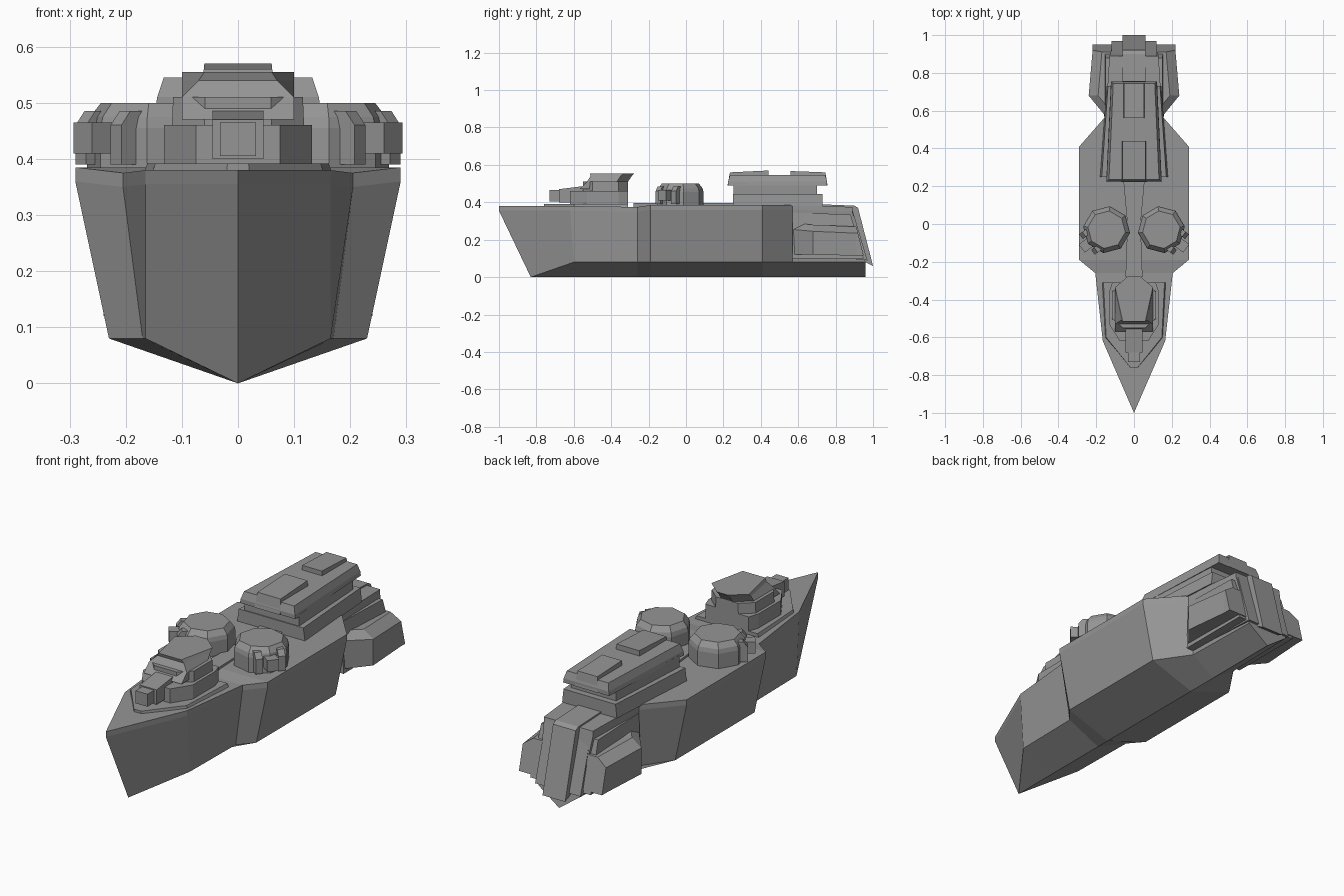
import bpy, bmesh
from math import cos, sin, pi, radians
from mathutils import Matrix, Vector

cube = bpy.data.objects.get("Cube")
if cube:
    bpy.data.objects.remove(cube)

grey = bpy.data.materials.new("hull_grey")
grey.use_nodes = True
grey.diffuse_color = (0.3, 0.3, 0.3, 1)
grey.node_tree.nodes["Principled BSDF"].inputs["Base Color"].default_value = (0.3, 0.3, 0.3, 1)


def loft(name, rings, matrix=None):
    """Skin a list of equal rings and cap both ends."""
    bm = bmesh.new()
    rows = [[bm.verts.new(p) for p in ring] for ring in rings]
    n = len(rows[0])
    for a, b in zip(rows, rows[1:]):
        for i in range(n):
            j = (i + 1) % n
            bm.faces.new((a[i], a[j], b[j], b[i]))
    bm.faces.new(rows[0])
    bm.faces.new(rows[-1])
    bmesh.ops.remove_doubles(bm, verts=bm.verts, dist=0.0005)
    bmesh.ops.recalc_face_normals(bm, faces=bm.faces)
    if matrix:
        bm.transform(matrix)
        if matrix.determinant() < 0:
            bmesh.ops.reverse_faces(bm, faces=bm.faces)
    mesh = bpy.data.meshes.new(name)
    bm.to_mesh(mesh)
    bm.free()
    mesh.materials.append(grey)
    obj = bpy.data.objects.new(name, mesh)
    bpy.context.collection.objects.link(obj)
    return obj


def mirrored(half):
    """Close a half outline across the centreline."""
    return half + [(-x, y) for x, y in reversed(half)]


def plan(name, half, levels):
    """Stack a symmetric plan outline; levels are (z, width scale)."""
    return loft(name, [[(x * s, y, z) for x, y in mirrored(half)] for z, s in levels])


def side(name, profile, width, inset=0.0, matrix=None):
    """Extrude a (y, z) profile across x, optionally narrowing upward."""
    low = min(z for y, z in profile)
    high = max(z for y, z in profile)
    def half(z):
        return width - inset * (z - low) / (high - low)
    return loft(name, [[(s * half(z), y, z) for y, z in profile] for s in (-1, 1)], matrix)


# Hull, lofted from bow to stern
def station(top, chine, keel):
    (tx, ty, tz), (cx, cy, cz) = top, chine
    lip = (tx, ty, tz - 0.025)
    right = [chine, lip, top]
    return [(0, keel, 0)] + right + [(-x, y, z) for x, y, z in reversed(right)]


loft("hull", [
    station((0, -1, 0.38), (0, -0.83, 0), -0.83),
    station((0.165, -0.62, 0.38), (0.165, -0.6, 0.08), -0.6),
    station((0.205, -0.26, 0.375), (0.17, -0.26, 0.08), -0.26),
    station((0.29, -0.19, 0.385), (0.23, -0.19, 0.08), -0.19),
    station((0.29, 0.41, 0.385), (0.23, 0.41, 0.08), 0.41),
    station((0.15, 0.57, 0.385), (0.12, 0.57, 0.08), 0.57),
    station((0.13, 0.89, 0.375), (0.11, 0.96, 0.08), 0.96),
])

# Deck plates
plan("foredeck_plate", [(0.17, -0.31), (0.155, -0.6), (0.02, -0.76)],
     [(0.37, 1), (0.392, 0.95)])
plan("centre_walkway", [(0.06, 0.27), (0.035, 0), (0.045, -0.28)],
     [(0.375, 1), (0.395, 1)])

# Stern spine, its stepped shoulders and side pods
side("stern_spine", [(0.7, 0.1), (0.7, 0.39), (0.9, 0.382), (0.92, 0.37), (1.0, 0.06), (0.96, 0.08)], 0.06)
side("stern_shoulder", [(0.7, 0.1), (0.7, 0.365), (0.89, 0.36), (0.97, 0.09)], 0.12)
side("stern_step", [(0.57, 0.1), (0.57, 0.345), (0.88, 0.335), (0.95, 0.1)], 0.16, 0.01)
for s in (1, -1):
    def pod_ring(y, width, top, bottom):
        return [(s * 0.05, y, bottom), (s * width, y, bottom), (s * width, y, top - 0.035),
                (s * (width - 0.05), y, top), (s * 0.05, y, top)]
    pod = [pod_ring(0.57, 0.15, 0.29, 0.12), pod_ring(0.68, 0.24, 0.28, 0.12),
           pod_ring(0.91, 0.22, 0.27, 0.115)]
    pod.append([(x, 0.95 - (z - 0.115) * 0.25, z) for x, y, z in pod[-1]])
    loft("stern_pod", pod)

# Superstructure tiers
plan("lower_tier", [(0.18, 0.25), (0.145, 0.73)], [(0.38, 1), (0.445, 0.95)])
plan("middle_tier", [(0.145, 0.255), (0.12, 0.7)], [(0.44, 1), (0.5, 1)])
loft("upper_tier", [[(x * k, 0.49 + (y - 0.49) * e, z) for x, y in
                     mirrored([(0.147, 0.225), (0.122, 0.755)])]
                    for z, k, e in ((0.49, 1, 1), (0.51, 0.98, 1), (0.545, 0.9, 0.96))])
side("front_roof_block", [(0.222, 0.49), (0.235, 0.56), (0.44, 0.57), (0.44, 0.49)], 0.068, 0.008)
side("rear_roof_block", [(0.757, 0.49), (0.745, 0.56), (0.56, 0.567), (0.56, 0.49)], 0.06, 0.008)

# Bow turret with overhanging rear hood and square gun
plan("bow_turret_base", [(0.115, -0.31), (0.132, -0.36), (0.132, -0.53), (0.075, -0.62)],
     [(0.38, 1), (0.46, 1)])
plan("bow_turret_shoulder", [(0.06, -0.31), (0.118, -0.36), (0.118, -0.5), (0.06, -0.55)],
     [(0.455, 1), (0.51, 0.98)])
loft("bow_turret_hood", [[(x, y + push, z) for x, y in
                          mirrored([(0.03, -0.31), (0.1, -0.37), (wide, -0.53 + rake)])]
                         for z, push, wide, rake in ((0.47, -0.01, 0.1, -0.03), (0.51, 0, 0.1, 0),
                                                     (0.54, 0.02, 0.07, 0), (0.555, 0.035, 0.06, -0.02))])
side("bow_gun", [(-0.68, 0.4), (-0.68, 0.47), (-0.56, 0.485), (-0.5, 0.485), (-0.5, 0.4)], 0.045)
side("bow_gun_muzzle", [(-0.73, 0.405), (-0.73, 0.465), (-0.67, 0.465), (-0.67, 0.405)], 0.032)

# Octagonal side turrets, guns aimed forward and outward
for s in (1, -1):
    centre = Vector((s * 0.145, -0.03, 0))
    def octagon(radius, z):
        return [centre + Vector((radius * cos(a), radius * sin(a), z))
                for a in [radians(8) * s + i * pi / 4 for i in range(8)]]
    loft("side_turret", [octagon(0.125, 0.38), octagon(0.125, 0.455),
                         octagon(0.12, 0.475), octagon(0.1, 0.5)])
    aim = Matrix.Translation(centre) @ Matrix.Rotation(s * radians(53), 4, 'Z')
    for x in (-0.052, 0.052):
        side("side_gun_cheek", [(-0.13, 0.39), (-0.13, 0.46), (-0.11, 0.485), (-0.05, 0.485), (-0.05, 0.39)],
             0.016, 0, aim @ Matrix.Translation((x, 0, 0)))
    side("side_gun", [(-0.165, 0.41), (-0.165, 0.465), (-0.05, 0.465), (-0.05, 0.41)], 0.027, 0, aim)
